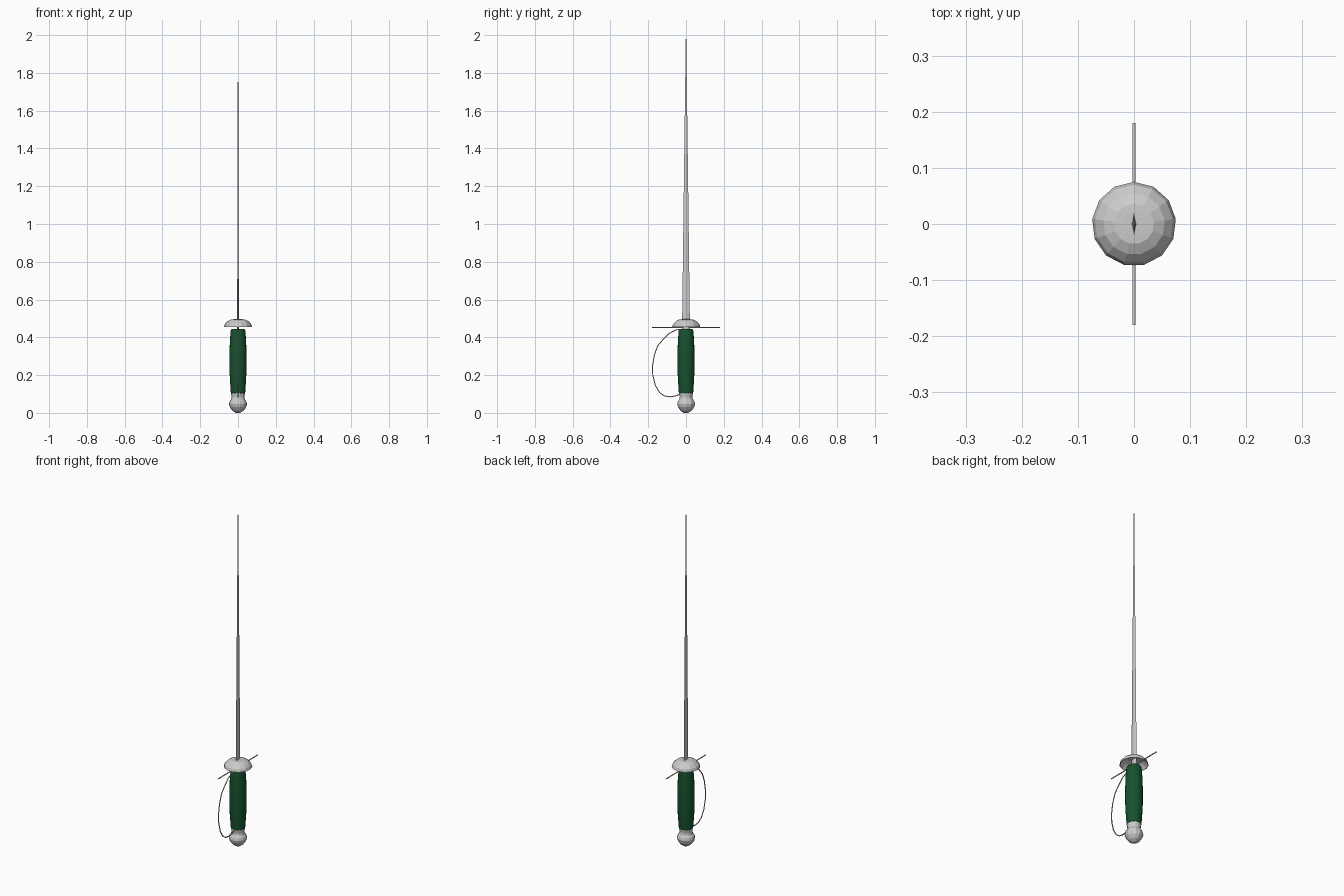
import bpy, bmesh, math

if "Cube" in bpy.data.objects:
    bpy.data.objects.remove(bpy.data.objects["Cube"])


def make_object(name, bm, smooth=False, color=None):
    bmesh.ops.recalc_face_normals(bm, faces=bm.faces[:])
    mesh = bpy.data.meshes.new(name)
    bm.to_mesh(mesh)
    bm.free()
    for p in mesh.polygons:
        p.use_smooth = smooth
    if color:
        mat = bpy.data.materials.new(name + "_colour")
        mat.diffuse_color = color
        mat.use_nodes = True
        mat.node_tree.nodes["Principled BSDF"].inputs["Base Color"].default_value = mat.diffuse_color
        mesh.materials.append(mat)
    obj = bpy.data.objects.new(name, mesh)
    bpy.context.collection.objects.link(obj)
    return obj


def lathe(name, profile, sides, close=False, **kw):
    """Revolve (radius, z) points about z; the first vertex lies on +y."""
    bm = bmesh.new()
    rings = []
    for r, z in profile:
        rings.append([bm.verts.new((r * math.sin(2 * math.pi * i / sides),
                                    r * math.cos(2 * math.pi * i / sides), z))
                      for i in range(sides)])
    for a, b in zip(rings, rings[1:]):
        for i in range(sides):
            j = (i + 1) % sides
            bm.faces.new((a[i], a[j], b[j], b[i]))
    bm.faces.new(rings[0])
    bm.faces.new(rings[-1])
    return make_object(name, bm, **kw)


# Pommel: rounded knob with a narrow neck
lathe("pommel", [(0.012, 0.0), (0.03, 0.012), (0.043, 0.03), (0.048, 0.047),
                 (0.045, 0.06), (0.036, 0.073), (0.034, 0.085), (0.037, 0.105)], 13)

# Grip: slightly swollen green handle
lathe("grip", [(0.033, 0.1), (0.038, 0.106), (0.043, 0.18), (0.045, 0.23),
               (0.045, 0.32), (0.043, 0.38), (0.039, 0.435), (0.033, 0.445)],
      20, color=(0.008, 0.085, 0.027, 1))

# Cup guard: thin dish, open underneath
lathe("cup_guard", [(0.02, 0.489), (0.034, 0.489), (0.052, 0.481), (0.066, 0.467),
                    (0.072, 0.456), (0.075, 0.456), (0.07, 0.471), (0.055, 0.486),
                    (0.036, 0.495), (0.02, 0.496)], 13)

# Blade: long diamond section tapering to a point
bm = bmesh.new()
rings = []
for z, w, t in [(0.44, 0.021, 0.0045), (1.2, 0.0115, 0.003), (1.99, 0.0012, 0.0006)]:
    rings.append([bm.verts.new(p) for p in
                  ((t, 0, z), (0, w, z), (-t, 0, z), (0, -w, z))])
tip = bm.verts.new((0, 0, 2.0))
bm.faces.new(rings[0])
for a, b in zip(rings, rings[1:]):
    for i in range(4):
        j = (i + 1) % 4
        bm.faces.new((a[i], a[j], b[j], b[i]))
for i in range(4):
    bm.faces.new((rings[-1][i], rings[-1][(i + 1) % 4], tip))
make_object("blade", bm)


def rod(name, points, radius):
    curve = bpy.data.curves.new(name, "CURVE")
    curve.dimensions = "3D"
    curve.bevel_depth = radius
    curve.bevel_resolution = 1
    curve.use_fill_caps = True
    spline = curve.splines.new("POLY")
    spline.points.add(len(points) - 1)
    for p, (y, z) in zip(spline.points, points):
        p.co = (0, y, z, 1)
    obj = bpy.data.objects.new(name, curve)
    bpy.context.collection.objects.link(obj)


# Straight cross bar
rod("cross_bar", [(-0.18, 0.453), (0.18, 0.453)], 0.003)

# Knuckle bow from guard to pommel
rod("knuckle_bow", [(-0.025, 0.443), (-0.055, 0.439), (-0.09, 0.42), (-0.122, 0.388),
                    (-0.15, 0.355), (-0.168, 0.305), (-0.177, 0.25), (-0.176, 0.2),
                    (-0.162, 0.145), (-0.14, 0.108), (-0.115, 0.09), (-0.085, 0.085),
                    (-0.055, 0.09), (-0.03, 0.1)], 0.003)
